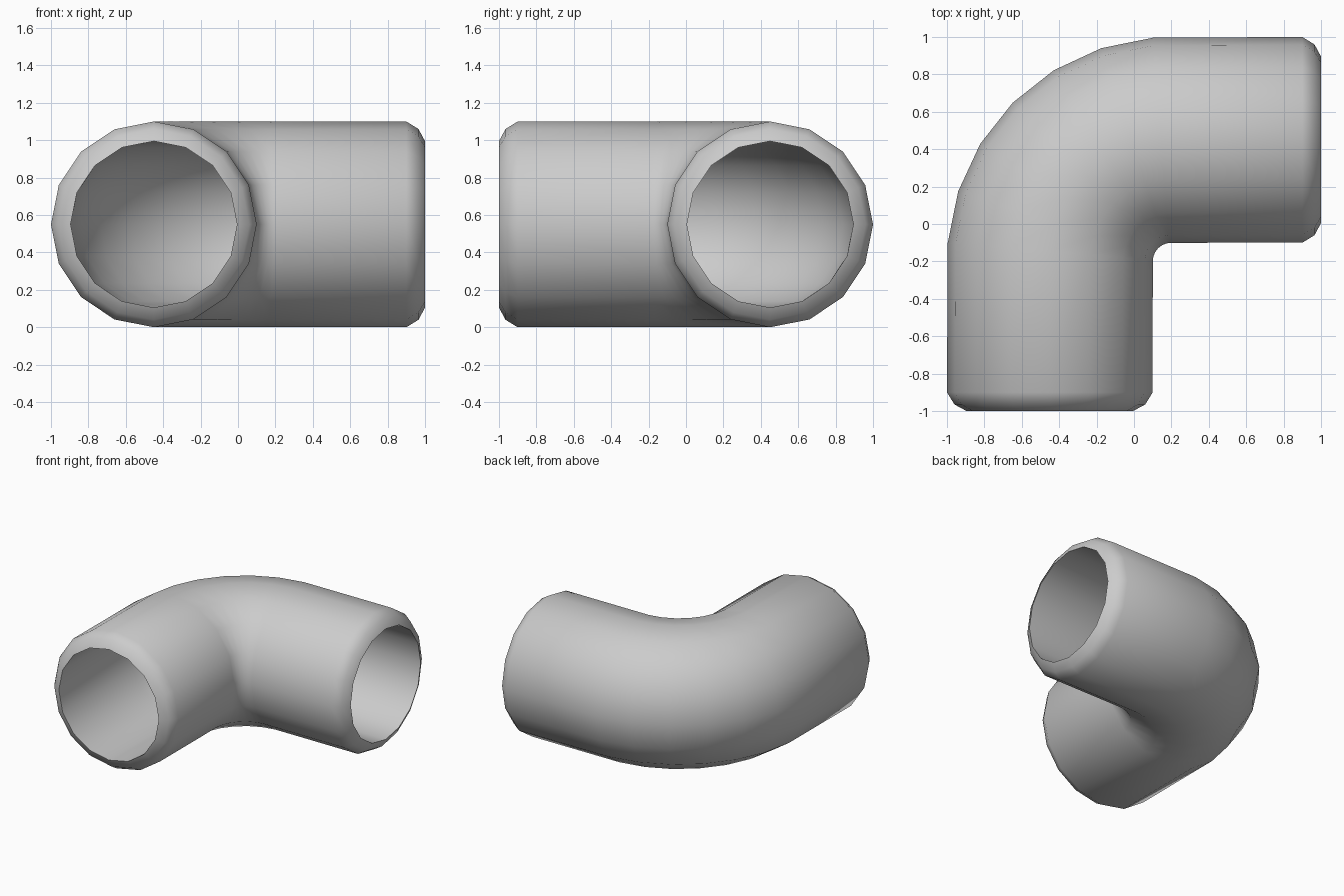
import bpy, bmesh
from math import sin, cos, pi, radians
from mathutils import Vector

cube = bpy.data.objects.get("Cube")
if cube:
    bpy.data.objects.remove(cube)

SIDES = 16
BEND = Vector((0.2, -0.2, 0.55))   # centre of the bend
SWEEP = 0.65                       # radius of the pipe's centre line
OUTER, INNER = 0.55, 0.445

grey = bpy.data.materials.new("pipe_grey")
grey.use_nodes = True
colour = (0.6, 0.6, 0.6, 1)
grey.diffuse_color = colour
grey.node_tree.nodes["Principled BSDF"].inputs["Base Color"].default_value = colour

bm = bmesh.new()


def ring(angle, shift, radius):
    """Cross-section at a bend angle, moved along the pipe by shift."""
    out = Vector((-cos(angle), sin(angle), 0))
    along = Vector((sin(angle), cos(angle), 0))
    centre = BEND + out * SWEEP + along * shift
    steps = [2 * pi * i / SIDES for i in range(SIDES)]
    return [bm.verts.new(centre + out * radius * cos(s) + Vector((0, 0, radius * sin(s))))
            for s in steps]


# Rounded mouth: distance past the bend and radius, from the lip inwards
mouth = [(0.8, INNER), (0.765, 0.51), (0.7, OUTER)]
bend = [radians(4.76 + 80.48 * i / 6) for i in range(7)]

# Outer skin from mouth to mouth, then the bore back again
rings = [ring(0, -d, r) for d, r in mouth]
rings += [ring(a, 0, OUTER) for a in bend]
rings += [ring(pi / 2, d, r) for d, r in reversed(mouth)]
rings += [ring(a, 0, INNER) for a in reversed(bend)]

for a, b in zip(rings, rings[1:] + rings[:1]):
    for i in range(SIDES):
        j = (i + 1) % SIDES
        bm.faces.new((a[i], a[j], b[j], b[i]))
bmesh.ops.recalc_face_normals(bm, faces=bm.faces)

mesh = bpy.data.meshes.new("pipe_elbow")
bm.to_mesh(mesh)
bm.free()
mesh.materials.append(grey)
elbow = bpy.data.objects.new("pipe_elbow", mesh)
bpy.context.collection.objects.link(elbow)

# Smooth skin with a crisp lip edge
bpy.context.view_layer.objects.active = elbow
elbow.select_set(True)
bpy.ops.object.shade_smooth_by_angle(angle=radians(50))
